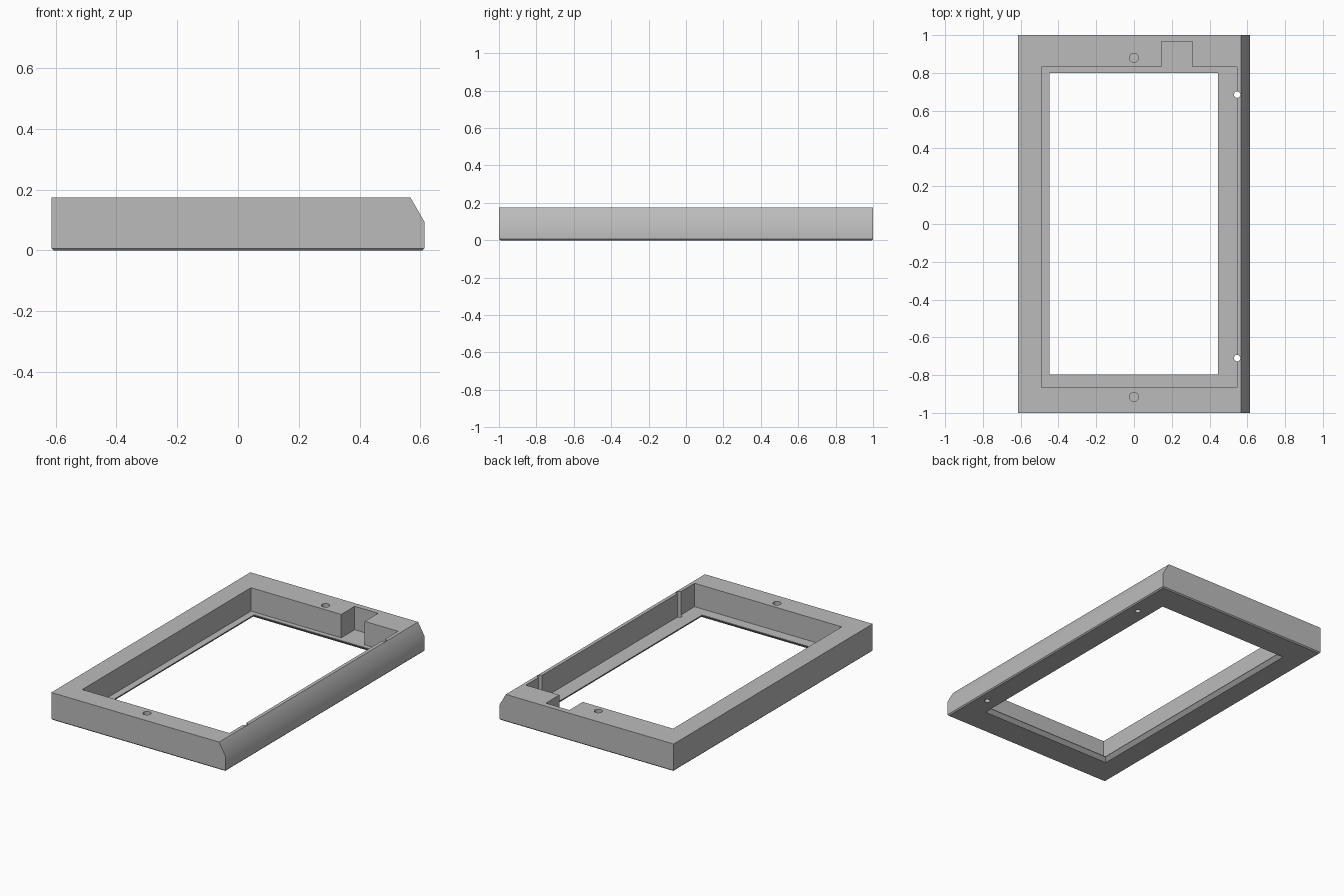
import bpy
import bmesh
from math import radians, cos, sin, tau

cube = bpy.data.objects.get("Cube")
if cube:
    bpy.data.objects.remove(cube, do_unlink=True)

W, L, H = 0.613, 1.0, 0.175      # half width, half length, height
FLOOR = 0.026                    # thickness of the inner lip

grey = bpy.data.materials.new("plain grey")
grey.use_nodes = True
colour = (0.5, 0.5, 0.5, 1)
grey.diffuse_color = colour
grey.node_tree.nodes["Principled BSDF"].inputs["Base Color"].default_value = colour


def loft(name, lower, upper):
    """Closed solid between two matching loops of 3D points."""
    bm = bmesh.new()
    a = [bm.verts.new(p) for p in lower]
    b = [bm.verts.new(p) for p in upper]
    bm.faces.new(a)
    bm.faces.new(b)
    for i in range(len(a)):
        j = (i + 1) % len(a)
        bm.faces.new((a[i], a[j], b[j], b[i]))
    bmesh.ops.recalc_face_normals(bm, faces=bm.faces)
    mesh = bpy.data.meshes.new(name)
    bm.to_mesh(mesh)
    bm.free()
    mesh.materials.append(grey)
    ob = bpy.data.objects.new(name, mesh)
    bpy.context.collection.objects.link(ob)
    return ob


def prism(name, outline, z0, z1):
    return loft(name, [(x, y, z0) for x, y in outline], [(x, y, z1) for x, y in outline])


def rectangle(x0, x1, y0, y1, grow=0):
    return [(x0 - grow, y0 - grow), (x1 + grow, y0 - grow),
            (x1 + grow, y1 + grow), (x0 - grow, y1 + grow)]


def circle(x, y, r, n=24):
    return [(x + r * cos(tau * i / n), y + r * sin(tau * i / n)) for i in range(n)]


# Outer body: side profile with one sloped shoulder, run along the length
profile = [(-W, 0), (W, 0), (W, 0.095), (0.567, H), (-W, H)]
frame = loft("frame", [(x, -L, z) for x, z in profile], [(x, L, z) for x, z in profile])

# Small bevel around the underside
bm = bmesh.new()
bm.from_mesh(frame.data)
under = [e for e in bm.edges if all(v.co.z < 0.001 for v in e.verts)]
bmesh.ops.bevel(bm, geom=under, offset=0.007, segments=1, affect='EDGES')
bm.to_mesh(frame.data)
bm.free()

# Pocket with a cable notch at the back
pocket = [(-0.49, -0.865), (0.545, -0.865), (0.545, 0.83), (0.31, 0.83),
          (0.31, 0.965), (0.145, 0.965), (0.145, 0.83), (-0.49, 0.83)]
cutters = [prism("pocket_cutter", pocket, FLOOR, H + 0.1)]

# Window through the lip, flared towards the underside
window = (-0.447, 0.445, -0.798, 0.80)
cutters.append(prism("window_cutter", rectangle(*window), -0.1, H + 0.2))
flare = 0.022
cutters.append(loft("flare_cutter",
                    [(x, y, -0.02) for x, y in rectangle(*window, flare + 0.02)],
                    [(x, y, 0.1) for x, y in rectangle(*window, flare - 0.1)]))

# Blind screw holes front and back, through holes along the sloped side
for y in (0.88, -0.915):
    cutters.append(prism("screw_hole_cutter", circle(0, y, 0.024), 0.06, H + 0.1))
for y in (0.685, -0.71):
    cutters.append(prism("pin_hole_cutter", circle(0.546, y, 0.017), -0.1, H + 0.1))

for cutter in cutters:
    cutter.hide_render = True
    mod = frame.modifiers.new(cutter.name, 'BOOLEAN')
    mod.operation = 'DIFFERENCE'
    mod.solver = 'EXACT'
    mod.object = cutter

# Bake the cuts and discard the cutters
bpy.context.view_layer.update()
graph = bpy.context.evaluated_depsgraph_get()
result = bpy.data.meshes.new_from_object(frame.evaluated_get(graph))
frame.modifiers.clear()
frame.data = result
for cutter in cutters:
    bpy.data.objects.remove(cutter, do_unlink=True)

# Soft shoulder, sharp corners elsewhere
bpy.ops.object.select_all(action='DESELECT')
frame.select_set(True)
bpy.context.view_layer.objects.active = frame
bpy.ops.object.shade_smooth_by_angle(angle=radians(35))
